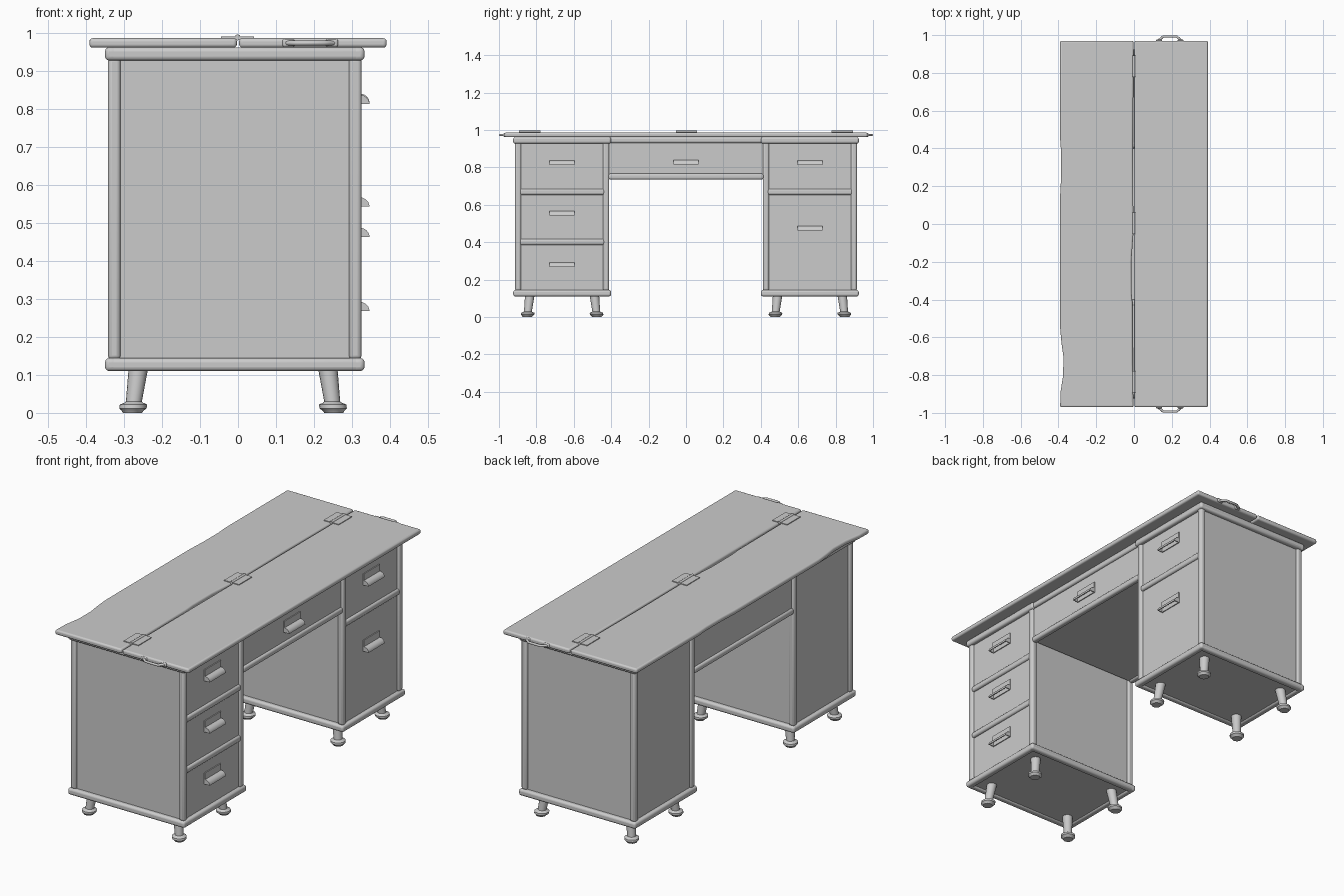
import bpy, bmesh, math
from mathutils import Vector

if "Cube" in bpy.data.objects:
    bpy.data.objects.remove(bpy.data.objects["Cube"])


def finish(bm, name, bevel=0.0, seg=3, smooth=True):
    bmesh.ops.recalc_face_normals(bm, faces=bm.faces)
    me = bpy.data.meshes.new(name)
    bm.to_mesh(me)
    bm.free()
    ob = bpy.data.objects.new(name, me)
    bpy.context.collection.objects.link(ob)
    if bevel:
        m = ob.modifiers.new("round", 'BEVEL')
        m.width, m.segments, m.limit_method = bevel, seg, 'ANGLE'
        m.angle_limit = math.radians(50)
    if smooth:
        bpy.ops.object.select_all(action='DESELECT')
        ob.select_set(True)
        bpy.context.view_layer.objects.active = ob
        bpy.ops.object.shade_smooth_by_angle(angle=math.radians(40))
    return ob


def box(name, x0, x1, y0, y1, z0, z1, bevel=0.0):
    bm = bmesh.new()
    bmesh.ops.create_cube(bm, size=1)
    for v in bm.verts:
        v.co = Vector(((x0 + x1) / 2 + v.co.x * (x1 - x0),
                       (y0 + y1) / 2 + v.co.y * (y1 - y0),
                       (z0 + z1) / 2 + v.co.z * (z1 - z0)))
    return finish(bm, name, bevel)


def prism(name, pts, offset, bevel=0.0):
    bm = bmesh.new()
    f = bm.faces.new([bm.verts.new(p) for p in pts])
    r = bmesh.ops.extrude_face_region(bm, geom=[f])
    bmesh.ops.translate(bm, vec=offset,
                        verts=[g for g in r['geom'] if isinstance(g, bmesh.types.BMVert)])
    return finish(bm, name, bevel)


def lathe(name, rings, n=16):
    # rings: (centre x, centre y, z, radius)
    bm = bmesh.new()
    loops = [[bm.verts.new((x + r * math.cos(2 * math.pi * i / n),
                            y + r * math.sin(2 * math.pi * i / n), z)) for i in range(n)]
             for x, y, z, r in rings]
    for a, b in zip(loops, loops[1:]):
        for i in range(n):
            bm.faces.new((a[i], a[(i + 1) % n], b[(i + 1) % n], b[i]))
    bm.faces.new(loops[0])
    bm.faces.new(loops[-1])
    return finish(bm, name)


def rod(name, pts, r):
    cu = bpy.data.curves.new(name, 'CURVE')
    cu.dimensions = '3D'
    cu.bevel_depth, cu.bevel_resolution, cu.use_fill_caps = r, 2, True
    sp = cu.splines.new('POLY')
    sp.points.add(len(pts) - 1)
    for p, c in zip(sp.points, pts):
        p.co = (*c, 1)
    ob = bpy.data.objects.new(name, cu)
    bpy.context.collection.objects.link(ob)


# body extents
X0, X1 = -0.342, 0.325
YI, YO = 0.411, 0.914
FACE = 0.313


def cup_handle(y, z):
    # back plate and hollow quarter-round pull
    w = 0.067
    box("handle_plate", FACE - 0.003, FACE + 0.005, y - w, y + w, z - 0.028, z + 0.032)
    outer = [math.radians(a) for a in range(0, 91, 15)]
    zc, xc, r, t = z - 0.027, 0.319, 0.027, 0.004
    prof = [(xc + r * math.cos(a), zc + 0.9 * r * math.sin(a)) for a in outer]
    prof.append((FACE, prof[-1][1]))
    inner = [(xc + (r - t) * math.cos(a), zc + 0.9 * (r - t) * math.sin(a)) for a in outer]
    shell = prof + [(FACE, inner[-1][1])] + inner[::-1]
    prism("handle_cup", [(a, y - w, b) for a, b in shell], (0, 2 * w, 0))
    for e in (y - w, y + w - 0.004):
        prism("handle_end", [(a, e, b) for a, b in prof + [(FACE, zc)]], (0, 0.004, 0))


def frame(name, y0, y1, z0, z1):
    # rounded bars around a thin board
    bx0, bx1, t, b = X0 - 0.008, X1 + 0.008, 0.034, 0.011
    box(name + "_board", bx0 + 0.01, bx1 - 0.01, y0 + 0.01, y1 - 0.01, z0 + 0.008, z1 - 0.004)
    for x in (bx0, bx1 - t):
        box(name + "_long_bar", x, x + t, y0, y1, z0, z1, b)
    for y in (y0, y1 - t):
        box(name + "_cross_bar", bx0, bx1, y, y + t, z0, z1, b)


def pedestal(s, rails, handles):
    y0, y1 = sorted((s * YI, s * YO))
    t = 0.033
    frame("base", y0 - 0.01, y1 + 0.01, 0.11, 0.144)
    frame("upper_frame", y0 - 0.01, y1 + 0.01, 0.927, 0.962)
    # carcass panels and drawer fronts
    box("carcass", X0 + 0.012, FACE, y0 + 0.012, y1 - 0.012, 0.135, 0.94)
    for x in (X0, X1 - t):
        for y in (y0, y1 - t):
            box("corner_post", x, x + t, y, y + t, 0.14, 0.935, 0.011)
    for z in rails:
        box("drawer_rail", X1 - 0.03, X1, y0 + 0.025, y1 - 0.025, z - 0.016, z + 0.016, 0.01)
    for z in handles:
        cup_handle((y0 + y1) / 2, z)
    # splayed turned legs
    cx, cy = -0.013, (y0 + y1) / 2
    for a in (-1, 1):
        for b in (-1, 1):
            prof = [(0, 0.025), (0.006, 0.029), (0.012, 0.036), (0.022, 0.036),
                    (0.027, 0.024), (0.03, 0.021), (0.125, 0.026)]
            lathe("leg", [(cx + a * (0.265 - 0.135 * z), cy + b * (0.186 - 0.115 * z), z, r)
                          for z, r in prof])


pedestal(-1, (0.669, 0.401), (0.84, 0.57, 0.295))
pedestal(1, (0.669,), (0.84, 0.49))

# centre drawer section
box("centre_drawer", X0 + 0.012, FACE, -0.415, 0.415, 0.745, 0.94)
for x in (X0, X1 - 0.03):
    box("centre_lower_rail", x, x + 0.03, -0.415, 0.415, 0.735, 0.766, 0.01)
    box("centre_upper_rail", x, x + 0.03, -0.415, 0.415, 0.93, 0.962, 0.01)
cup_handle(0, 0.843)

# two worn planks of the folding top
L = 0.97
right_edge = [(0.003, -L), (0.391, -L), (0.391, L), (0.003, L)]
left_edge = [(-0.003, -L), (-0.006, -0.76), (-0.008, -0.42), (-0.013, -0.36), (-0.014, -0.2),
             (-0.007, -0.1), (-0.003, -0.05), (-0.006, 0.4), (-0.003, 0.8), (-0.003, L),
             (-0.391, L), (-0.391, 0.45), (-0.386, 0.38), (-0.386, 0.25), (-0.391, 0.15),
             (-0.391, -0.55), (-0.384, -0.63), (-0.374, -0.7), (-0.375, -0.8), (-0.389, -0.89),
             (-0.391, -L)]
for nm, pts in (("right_top_plank", right_edge), ("left_top_plank", left_edge)):
    prism(nm, [(x, y, 0.961) for x, y in pts], (0, 0, 0.025), 0.0085)

# hinges over the seam
for y in (-0.835, 0.003, 0.835):
    box("hinge_plate", -0.045, 0.042, y - 0.055, y + 0.055, 0.984, 0.99)
    rod("hinge_pin", [(-0.001, y - 0.057, 0.988), (-0.001, y + 0.057, 0.988)], 0.008)

# pull bars on both ends of the top
for s in (-1, 1):
    path = [(0.125, 0.968), (0.14, 0.98), (0.155, 0.993), (0.225, 0.993), (0.24, 0.98), (0.255, 0.968)]
    rod("end_pull", [(x, s * y, 0.973) for x, y in path], 0.0065)
    for x in (0.133, 0.247):
        box("end_pull_mount", x - 0.016, x + 0.016, *sorted((s * 0.965, s * 0.976)), 0.963, 0.984, 0.006)
